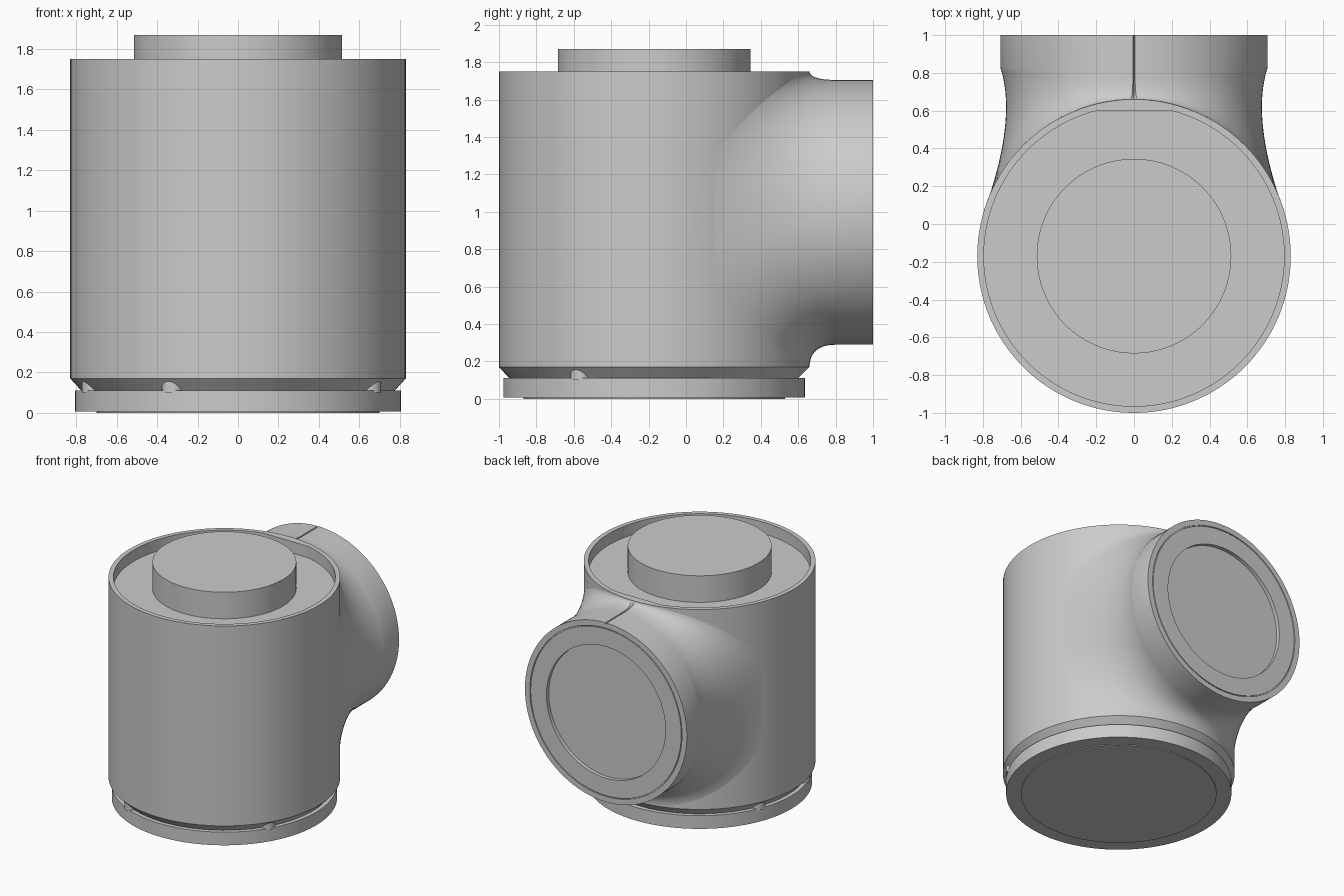
import bpy, math

if "Cube" in bpy.data.objects:
    bpy.data.objects.remove(bpy.data.objects["Cube"])

CY = -0.17      # y of the main vertical axis
R = 0.83        # main housing radius
ZF = 0.997      # height of the side port axis
RF = 0.708      # side port radius


def make_object(name, verts, faces):
    mesh = bpy.data.meshes.new(name)
    mesh.from_pydata(verts, [], faces)
    obj = bpy.data.objects.new(name, mesh)
    bpy.context.collection.objects.link(obj)
    bpy.ops.object.select_all(action='DESELECT')
    obj.select_set(True)
    bpy.context.view_layer.objects.active = obj
    bpy.ops.object.mode_set(mode='EDIT')
    bpy.ops.mesh.select_all(action='SELECT')
    bpy.ops.mesh.normals_make_consistent(inside=False)
    bpy.ops.object.mode_set(mode='OBJECT')
    bpy.ops.object.shade_smooth_by_angle(angle=math.radians(30))
    return obj


def skin(rings):
    """Join equal-length closed rings with quads."""
    n = len(rings[0])
    verts = [p for r in rings for p in r]
    faces = [(i * n + j, i * n + (j + 1) % n, (i + 1) * n + (j + 1) % n, (i + 1) * n + j)
             for i in range(len(rings) - 1) for j in range(n)]
    return verts, faces


def lathe(name, profile, centre=(0, CY), steps=128, y_max=None):
    """Spin (radius, z) points about a vertical axis and cap both ends."""
    rings = []
    for r, z in profile:
        ring = []
        for k in range(steps):
            a = 2 * math.pi * k / steps
            y = centre[1] + r * math.sin(a)
            if y_max is not None and r < 0.8:
                y = min(y, y_max)
            ring.append((centre[0] + r * math.cos(a), y, z))
        rings.append(ring)
    verts, faces = skin(rings)
    faces.append(tuple(range(steps)))
    faces.append(tuple(range(len(verts) - steps, len(verts))))
    return make_object(name, verts, faces)


# Main housing with chamfered foot and recessed top (recess flattened at the back)
lathe("main_housing", [(0.775, 0.11), (R, 0.17), (R, 1.75), (0.795, 1.75), (0.795, 1.66)],
      y_max=0.60)

# Base disc with a slightly proud centre plate
lathe("base_disc", [(0.70, 0), (0.70, 0.006), (0.807, 0.006), (0.807, 0.11)])

# Round cap standing in the top recess
lathe("top_cap", [(0.515, 1.65), (0.515, 1.87)])

# Bolt heads peeking out of the foot chamfer
for i, deg in enumerate((-112, -70, -25, 59)):
    a = math.radians(deg)
    lathe(f"foot_bolt_{i + 1}", [(0.055, 0.10), (0.055, 0.18)],
          (0.762 * math.sin(a), CY - 0.762 * math.cos(a)), 24)


# Side port: blended neck from the housing wall to the round flange
SEAM = 0.008
angles = [SEAM + (2 * math.pi - 2 * SEAM) * k / 128 for k in range(129)]
angles.insert(0, 0.0)


def power(v, e):
    return math.copysign(abs(v) ** e, v)


def neck_point(a, t):
    s, c = math.sin(a), math.cos(a)
    bx, bz = 0.80 * power(s, 2 / 2.6), 0.96 + 0.79 * power(c, 2 / 2.6)
    start = (bx, CY + math.sqrt(R * R - bx * bx), bz)
    corner = (RF * s * (1 - 0.13 * s * s), 0.665 - 0.115 * s * s, ZF + RF * c)
    end = (RF * s, 0.80 + 0.03 * s * s, ZF + RF * c)
    x, y, z = ((1 - t) ** 2 * p + 2 * t * (1 - t) * q + t * t * r
               for p, q, r in zip(start, corner, end))
    d = math.hypot(x, y - CY)          # keep the skin out of the top recess
    if d < 0.825:
        x, y = x * 0.825 / d, CY + (y - CY) * 0.825 / d
    if a == 0 and t > 0.05:            # fine seam groove along the top
        z -= 0.015
    return x, y, z


rings = [[neck_point(a, i / 24) for a in angles] for i in range(25)]
# flange rim, thin ring groove and shallow recessed face
for r, y in ((RF, 1.0), (0.665, 1.0), (0.665, 0.992), (0.658, 0.992), (0.658, 1.0),
             (0.52, 1.0), (0.52, 0.97)):
    rings.append([(r * math.sin(a), y,
                   ZF + r * math.cos(a) - (0.015 if a == 0 and r == RF else 0))
                  for a in angles])
verts, faces = skin(rings)
faces.append(tuple(range(len(verts) - len(angles), len(verts))))
make_object("side_port", verts, faces)
